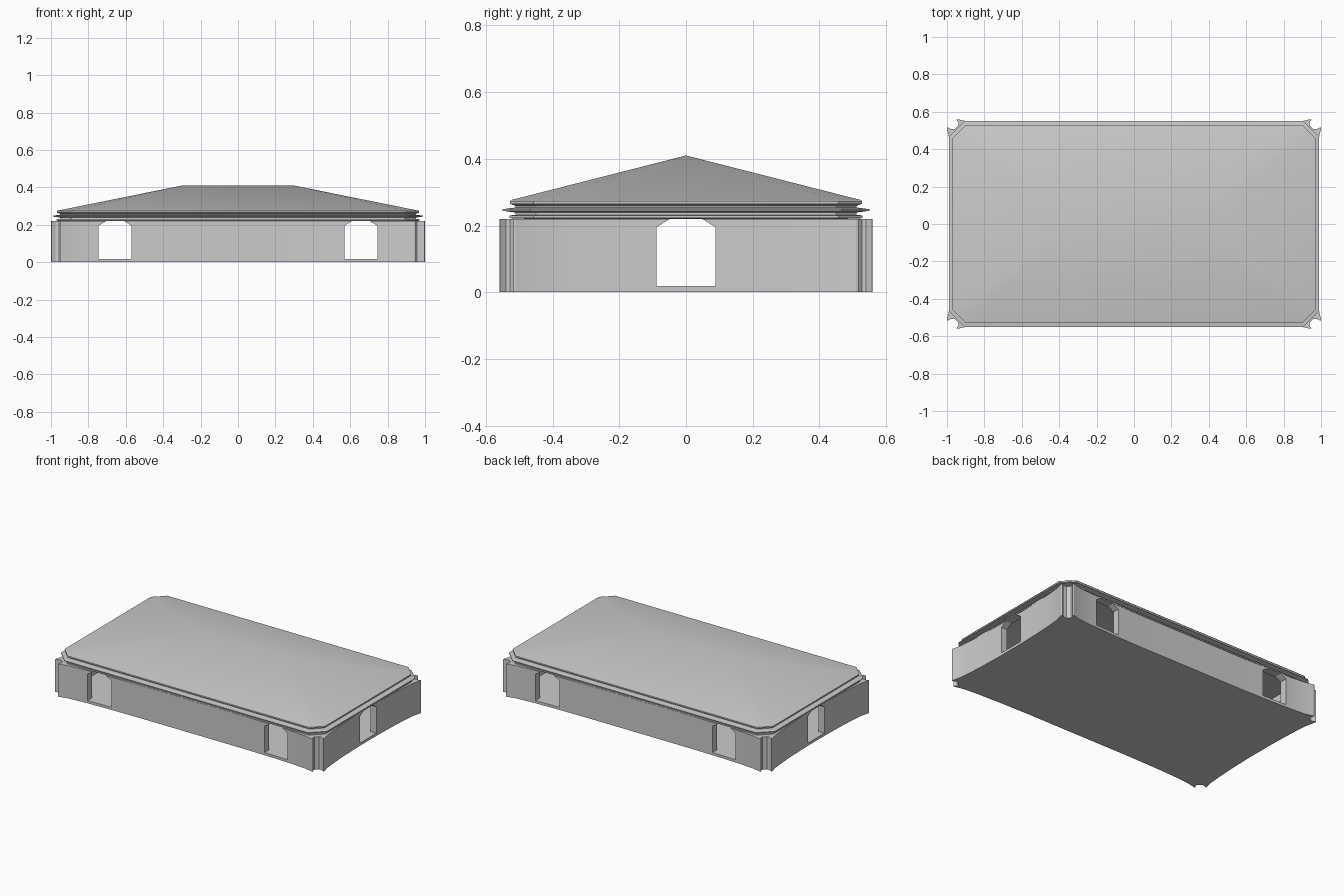
import bpy, bmesh

if "Cube" in bpy.data.objects:
    bpy.data.objects.remove(bpy.data.objects["Cube"])

def mesh_object(name, verts, faces):
    me = bpy.data.meshes.new(name)
    me.from_pydata(verts, [], faces)
    bm = bmesh.new()
    bm.from_mesh(me)
    bmesh.ops.recalc_face_normals(bm, faces=bm.faces)
    bm.to_mesh(me)
    bm.free()
    ob = bpy.data.objects.new(name, me)
    bpy.context.collection.objects.link(ob)
    return ob

def prism(name, outline, z0, z1):
    n = len(outline)
    v = [(x, y, z) for z in (z0, z1) for x, y in outline]
    f = [tuple(range(n))[::-1], tuple(range(n, 2 * n))]
    f += [(i, (i + 1) % n, (i + 1) % n + n, i + n) for i in range(n)]
    return mesh_object(name, v, f)

def mirrored(quarter):
    """Complete a closed outline from its +x +y quarter, given counterclockwise."""
    q = quarter
    return (q + [(-x, y) for x, y in q[::-1]] + [(-x, -y) for x, y in q]
            + [(x, -y) for x, y in q[::-1]])

def octagon(o):
    hx, hy, c = 0.97 + o, 0.53 + o, 0.072 + 0.586 * o
    return mirrored([(hx, hy - c), (hx - c, hy)])

def cut(target, cutter):
    m = target.modifiers.new("cut", 'BOOLEAN')
    m.operation, m.solver, m.object = 'DIFFERENCE', 'EXACT', cutter
    bpy.context.view_layer.objects.active = target
    bpy.ops.object.modifier_apply(modifier=m.name)
    bpy.data.objects.remove(cutter)

def smooth(ob, angle=0.4):
    bpy.ops.object.select_all(action='DESELECT')
    ob.select_set(True)
    bpy.context.view_layer.objects.active = ob
    bpy.ops.object.shade_smooth_by_angle(angle=angle)

# Walls and floor: sides flare out into thin tips at each grooved corner
quarter = [(0.968, 0.10), (0.972, 0.25), (0.978, 0.36), (0.986, 0.45), (1.0, 0.51),
           (0.998, 0.517), (0.975, 0.507), (0.958, 0.508), (0.938, 0.528), (0.937, 0.54),
           (0.95, 0.558), (0.942, 0.56), (0.88, 0.546), (0.78, 0.538), (0.62, 0.532), (0.4, 0.528)]
walls = prism("walls", mirrored(quarter), 0, 0.22)
cut(walls, prism("room_cutter", octagon(-0.045), 0.018, 0.3))

# Doorways with clipped arches, through opposite walls
arch = [(-0.088, 0.018), (0.088, 0.018), (0.088, 0.195), (0.045, 0.222), (-0.045, 0.222), (-0.088, 0.195)]
side = [(i, (i + 1) % 6, (i + 1) % 6 + 6, i + 6) for i in range(6)]
caps = [tuple(range(6)), tuple(range(6, 12))]
for cx in (-0.657, 0.657):
    v = [(cx + u, y, z) for y in (-0.7, 0.7) for u, z in arch]
    cut(walls, mesh_object("door_cutter", v, side + caps))
v = [(x, u, z) for x in (-1.2, 1.2) for u, z in arch]
cut(walls, mesh_object("side_door_cutter", v, side + caps))
smooth(walls)

# Cornice: moulding profile (offset, height) swept around a clipped rectangle
profile = [(-0.05, 0.22), (0, 0.222), (0, 0.23), (-0.018, 0.232), (-0.018, 0.239),
           (0.02, 0.244), (0.02, 0.249), (-0.018, 0.254), (-0.018, 0.259), (-0.006, 0.264),
           (-0.002, 0.265), (-0.002, 0.274), (-0.05, 0.274)]
v = [(x, y, z) for o, z in profile for x, y in octagon(o)]
n = len(profile)
f = [(8 * j + i, 8 * j + (i + 1) % 8, 8 * ((j + 1) % n) + (i + 1) % 8, 8 * ((j + 1) % n) + i)
     for j in range(n) for i in range(8)]
mesh_object("cornice", v, f)

# Hipped roof rising to a short ridge
v = [(x, y, 0.275) for x, y in octagon(0)] + [(0.3, 0, 0.41), (-0.3, 0, 0.41)]
f = [(0, 1, 8), (1, 2, 9, 8), (2, 3, 9), (3, 4, 9), (4, 5, 9), (5, 6, 8, 9), (6, 7, 8), (7, 0, 8)]
roof = mesh_object("roof", v, f)
smooth(roof)
